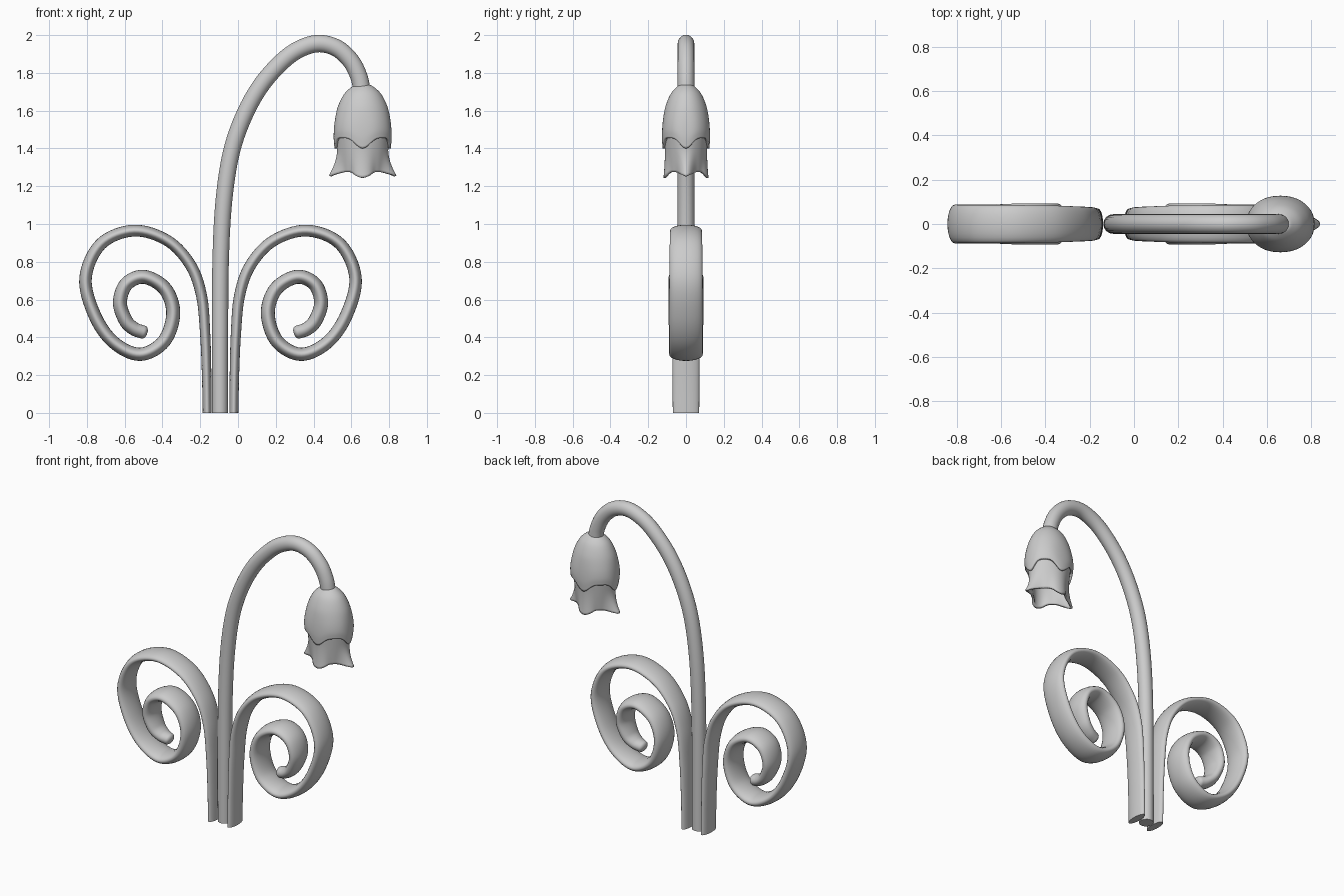
import bpy, bmesh
from math import sin, cos, pi
from mathutils import Vector

if "Cube" in bpy.data.objects:
    bpy.data.objects.remove(bpy.data.objects["Cube"])

MID = -0.0925       # mirror line of the two scrolls
FX = 0.66           # flower axis


def finish(name, bm, angle=50):
    bmesh.ops.recalc_face_normals(bm, faces=bm.faces)
    me = bpy.data.meshes.new(name)
    bm.to_mesh(me)
    bm.free()
    ob = bpy.data.objects.new(name, me)
    bpy.context.collection.objects.link(ob)
    bpy.ops.object.select_all(action='DESELECT')
    ob.select_set(True)
    bpy.context.view_layer.objects.active = ob
    bpy.ops.object.shade_smooth_by_angle(angle=angle * pi / 180)
    return ob


def spline(pts, n=8):
    """Catmull-Rom through points of any dimension."""
    p = [Vector(q) for q in pts]
    p = [2 * p[0] - p[1]] + p + [2 * p[-1] - p[-2]]
    out = []
    for i in range(1, len(p) - 2):
        a, b, c, d = p[i - 1:i + 3]
        for k in range(n):
            t = k / n
            out.append(0.5 * (2 * b + (c - a) * t + (2 * a - 5 * b + 4 * c - d) * t * t
                              + (3 * b - a - 3 * c + d) * t ** 3))
    return out + [p[-2]]


def bridge(bm, rings):
    n = len(rings[0])
    for a, b in zip(rings, rings[1:]):
        for j in range(n):
            k = (j + 1) % n
            bm.faces.new((a[j], a[k], b[k], b[j]))


def sweep(name, pts, round_end=False, seg=24):
    """Elliptical tube along (x, z, in-plane radius, y radius) points."""
    s = spline(pts)
    frames = []
    for i, q in enumerate(s):
        d = s[min(i + 1, len(s) - 1)] - s[max(i - 1, 0)]
        frames.append((q, Vector((d[0], d[1])).normalized()))
    frames[0] = (frames[0][0], Vector((0, 1)))
    if round_end:
        q, t = frames[-1]
        for a in (0.35, 0.7, 1.0, 1.3):
            frames.append((Vector((q[0] + t.x * q[2] * 0.6 * sin(a), q[1] + t.y * q[2] * 0.6 * sin(a),
                                   q[2] * cos(a), q[3] * cos(a))), t))
    bm = bmesh.new()
    rings = []
    for q, t in frames:
        rings.append([bm.verts.new((q[0] + t.y * q[2] * cos(a), q[3] * sin(a),
                                    q[1] - t.x * q[2] * cos(a)))
                      for a in (2 * pi * j / seg for j in range(seg))])
    bridge(bm, rings)
    bm.faces.new(rings[0])
    bm.faces.new(rings[-1])
    return finish(name, bm)


# Arching stem
stem = [(-0.095, 0), (-0.095, 0.4), (-0.092, 0.8), (-0.075, 1.12), (-0.035, 1.38), (0.035, 1.58),
        (0.13, 1.745), (0.25, 1.875), (0.35, 1.937), (0.44, 1.955), (0.53, 1.927),
        (0.60, 1.86), (0.64, 1.78), (0.658, 1.70)]
sweep("stem", [(x, z, 0.042 + 0.004 * z / 2, 0.044) for x, z in stem])

# Curled leaf scrolls, right then mirrored left
scroll = [(-0.022, 0, .024, .07), (-0.019, 0.2, .025, .071), (-0.011, 0.42, .027, .073),
          (0.008, 0.62, .029, .076), (0.065, 0.78, .03, .079), (0.185, 0.91, .03, .083),
          (0.365, 0.965, .031, .085), (0.54, 0.895, .032, .086), (0.622, 0.715, .033, .087),
          (0.575, 0.52, .034, .088), (0.475, 0.375, .034, .088), (0.335, 0.310, .035, .089),
          (0.208, 0.378, .036, .09), (0.158, 0.525, .037, .092), (0.20, 0.655, .037, .092),
          (0.31, 0.72, .037, .092), (0.405, 0.683, .037, .09), (0.440, 0.585, .037, .084),
          (0.41, 0.49, .037, .072), (0.365, 0.445, .036, .058), (0.315, 0.427, .035, .042)]
sweep("scroll_right", scroll, True)
sweep("scroll_left", [(2 * MID - x, *r) for x, *r in scroll], True)


def lobe(a, p):
    """1 at the four petal directions, 0 between them."""
    return (0.5 + 0.5 * cos(4 * a)) ** p


SEG = 96
ANG = [2 * pi * j / SEG for j in range(SEG)]

# Flower cap: oval dome with a four-pointed lower edge
bm = bmesh.new()
rings = []
for r, z in spline([(0.03, 1.737), (0.052, 1.73), (0.095, 1.692), (0.128, 1.63), (0.148, 1.56),
                    (0.156, 1.50), (0.153, 1.455)], 5):
    f = max(0, (1.62 - z) / (1.62 - 1.455)) ** 1.5
    rings.append([bm.verts.new((FX + (r - 0.004 * f * lobe(a, 2)) * cos(a),
                                0.83 * (r - 0.004 * f * lobe(a, 2)) * sin(a),
                                z - 0.055 * f * lobe(a, 2))) for a in ANG])
bridge(bm, rings)
bm.faces.new(rings[0])
cap = finish("flower_cap", bm)
m = cap.modifiers.new("thickness", 'SOLIDIFY')
m.thickness = 0.014

# Petals: hollow skirt flaring to four pinched tips
bm = bmesh.new()
rings = []
N = 18
for i in range(N + 1):
    s = i / N
    ring = []
    for a in ANG:
        w = lobe(a, 1.6)
        r = 0.141 - 0.014 * s - 0.012 * s * (1 - w)
        flare = w * max(0, (s - 0.4) / 0.6) ** 1.7
        z = 1.50 - s * (0.225 + 0.03 * w) + 0.012 * abs(cos(a)) * flare
        ring.append(bm.verts.new((FX + (r + 0.052 * flare) * cos(a),
                                  (0.83 * r + 0.014 * flare) * sin(a), z)))
    rings.append(ring)
bridge(bm, rings)
petals = finish("flower_petals", bm)
m = petals.modifiers.new("thickness", 'SOLIDIFY')
m.thickness = 0.014
